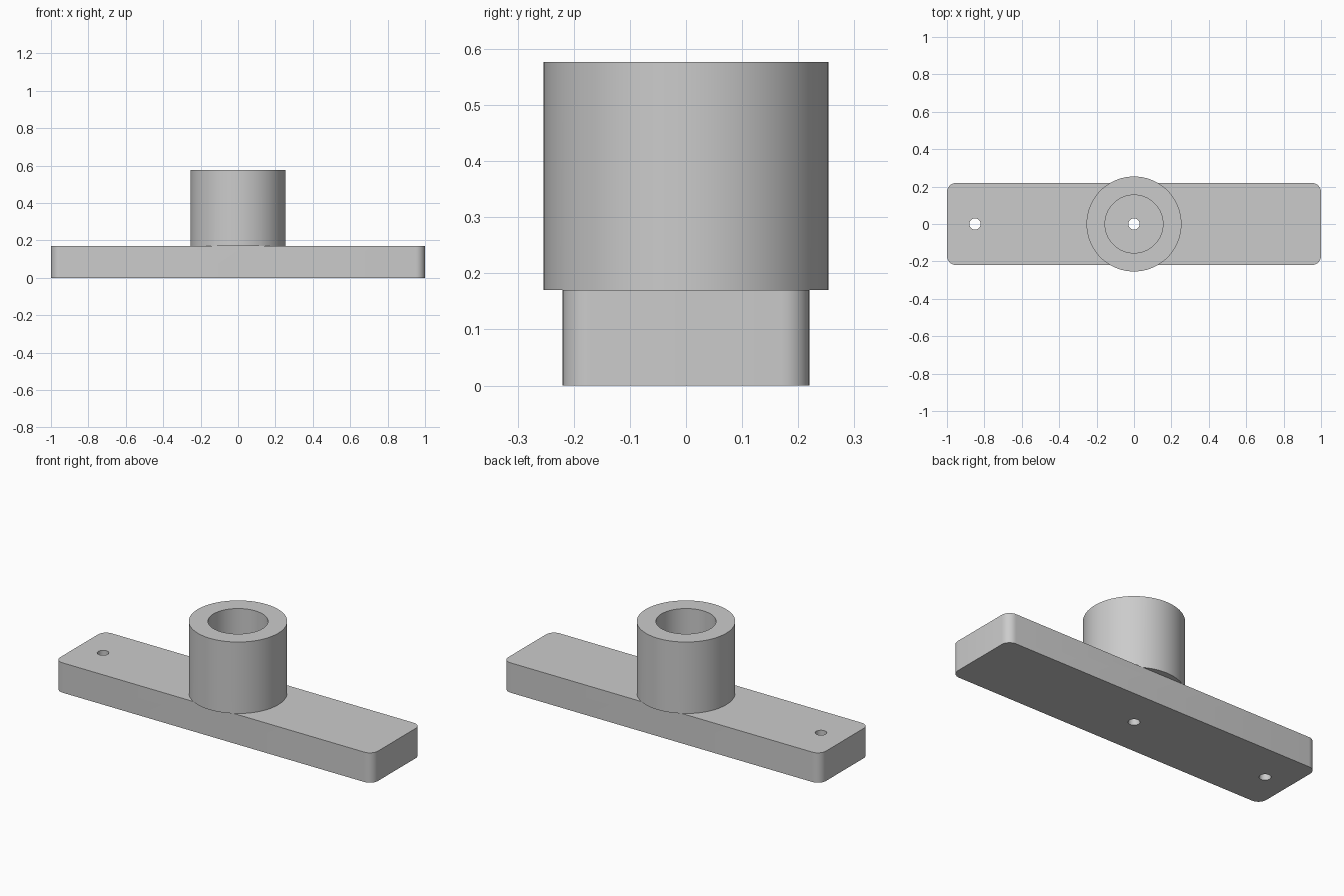
import bpy, bmesh, math

default = bpy.data.objects.get("Cube")
if default:
    bpy.data.objects.remove(default, do_unlink=True)

BAR_TOP, BOSS_TOP = 0.17, 0.577

grey = bpy.data.materials.new("plain grey")
grey.use_nodes = True
colour = (0.6, 0.6, 0.6, 1)
grey.diffuse_color = colour
grey.node_tree.nodes["Principled BSDF"].inputs["Base Color"].default_value = colour


def prism(name, outline, bottom, top):
    """Closed solid made by extruding a flat outline upwards."""
    bm = bmesh.new()
    face = bm.faces.new([bm.verts.new((x, y, bottom)) for x, y in outline])
    new = bmesh.ops.extrude_face_region(bm, geom=[face])["geom"]
    verts = [v for v in new if isinstance(v, bmesh.types.BMVert)]
    bmesh.ops.translate(bm, verts=verts, vec=(0, 0, top - bottom))
    bmesh.ops.recalc_face_normals(bm, faces=bm.faces)
    mesh = bpy.data.meshes.new(name)
    bm.to_mesh(mesh)
    bm.free()
    mesh.materials.append(grey)
    obj = bpy.data.objects.new(name, mesh)
    bpy.context.collection.objects.link(obj)
    return obj


def circle(radius, x=0, sides=96):
    angles = [2 * math.pi * i / sides for i in range(sides)]
    return [(x + radius * math.cos(a), radius * math.sin(a)) for a in angles]


def rounded_rectangle(half_x, half_y, radius, steps=8):
    points = []
    for corner, (sx, sy) in enumerate([(1, 1), (-1, 1), (-1, -1), (1, -1)]):
        for i in range(steps + 1):
            a = math.pi / 2 * (corner + i / steps)
            points.append((sx * (half_x - radius) + radius * math.cos(a),
                           sy * (half_y - radius) + radius * math.sin(a)))
    return points


def combine(target, tool, operation):
    """Apply a boolean and discard the tool solid."""
    mod = target.modifiers.new(operation.lower(), "BOOLEAN")
    mod.operation, mod.solver, mod.object = operation, "EXACT", tool
    bpy.context.view_layer.objects.active = target
    bpy.ops.object.modifier_apply(modifier=mod.name)
    bpy.data.objects.remove(tool, do_unlink=True)


# Bar with rounded corners, joined to the round boss
bracket = prism("bar_with_boss", rounded_rectangle(1, 0.22, 0.05), 0, BAR_TOP)
combine(bracket, prism("boss", circle(0.254), BAR_TOP, BOSS_TOP), "UNION")

# Wide bore in the boss, down to the bar
combine(bracket, prism("bore", circle(0.155), BAR_TOP, BOSS_TOP + 0.1), "DIFFERENCE")

# Small holes through the bar: centre and one end
for x in (0, -0.85):
    combine(bracket, prism("hole", circle(0.03, x, 48), -0.1, BAR_TOP + 0.1), "DIFFERENCE")

bpy.ops.object.select_all(action="DESELECT")
bracket.select_set(True)
bpy.context.view_layer.objects.active = bracket
bpy.ops.object.shade_smooth_by_angle(angle=math.radians(30))
